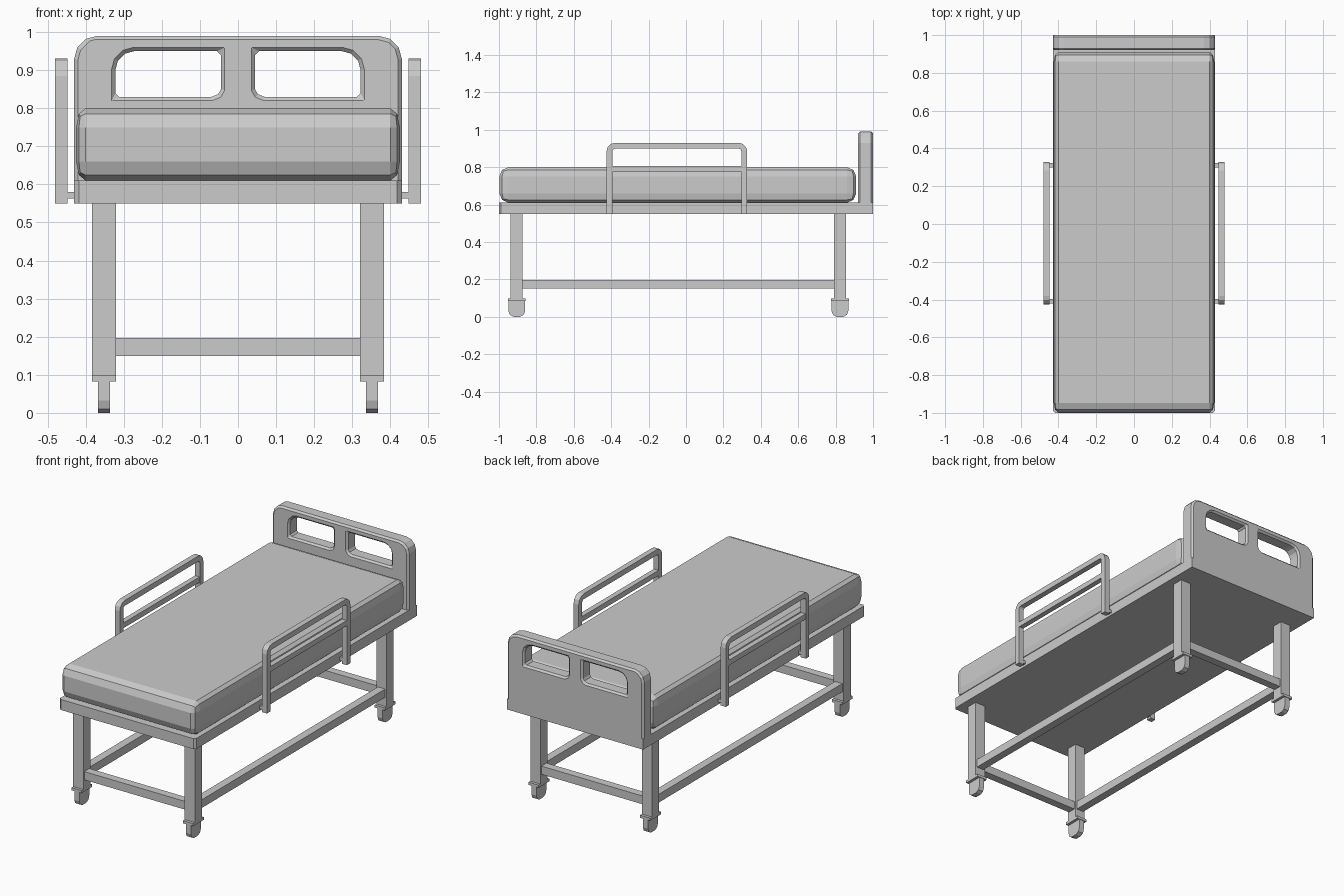
import bpy, bmesh, math
from mathutils import Vector

if "Cube" in bpy.data.objects:
    bpy.data.objects.remove(bpy.data.objects["Cube"])

grey = bpy.data.materials.new("light grey")
grey.diffuse_color = (0.6, 0.6, 0.6, 1)
grey.use_nodes = True
grey.node_tree.nodes["Principled BSDF"].inputs["Base Color"].default_value = grey.diffuse_color


def finish(name, bm):
    bmesh.ops.recalc_face_normals(bm, faces=bm.faces)
    me = bpy.data.meshes.new(name)
    bm.to_mesh(me)
    bm.free()
    me.materials.append(grey)
    ob = bpy.data.objects.new(name, me)
    bpy.context.collection.objects.link(ob)
    return ob


def add_box(bm, x0, x1, y0, y1, z0, z1):
    vs = bmesh.ops.create_cube(bm, size=1)["verts"]
    for v in vs:
        v.co = Vector((x0 + (v.co.x + .5) * (x1 - x0),
                       y0 + (v.co.y + .5) * (y1 - y0),
                       z0 + (v.co.z + .5) * (z1 - z0)))
    return vs


def box(name, *dims):
    bm = bmesh.new()
    add_box(bm, *dims)
    return finish(name, bm)


def add_prism(bm, pts, axis, a, b):
    """Extrude a 2D outline along 'x' (pts are y,z) or 'y' (pts are x,z)."""
    def place(p, d):
        return (d, p[0], p[1]) if axis == "x" else (p[0], d, p[1])
    f = bm.faces.new([bm.verts.new(place(p, a)) for p in pts])
    ext = bmesh.ops.extrude_face_region(bm, geom=[f])["geom"]
    move = Vector((b - a, 0, 0)) if axis == "x" else Vector((0, b - a, 0))
    bmesh.ops.translate(bm, vec=move,
                        verts=[g for g in ext if isinstance(g, bmesh.types.BMVert)])


def arc(cx, cz, r, a0, a1, n=3):
    return [(cx + r * math.cos(math.radians(a0 + (a1 - a0) * i / n)),
             cz + r * math.sin(math.radians(a0 + (a1 - a0) * i / n)))
            for i in range(n + 1)]


# Bed platform with the two front corners chamfered
bm = bmesh.new()
add_box(bm, -.43, .43, -1, 1, .55, .61)
corner = [e for e in bm.edges if all(v.co.y < 0 for v in e.verts)
          and abs(e.verts[0].co.z - e.verts[1].co.z) > .01]
bmesh.ops.bevel(bm, geom=corner, offset=.012, segments=1, affect="EDGES")
finish("bed_platform", bm)

# Mattress: bevelled box, squeezed in x so the side rounding is tighter
bm = bmesh.new()
add_box(bm, -.85, .85, -.998, .91, .61, .80)
bmesh.ops.bevel(bm, geom=bm.edges[:], offset=.05, segments=2, profile=.5, affect="EDGES")
bmesh.ops.scale(bm, vec=(.5, 1, 1), verts=bm.verts)
finish("mattress", bm)

# Headboard with two handle openings and softened edges
bm = bmesh.new()
outline = [(-.43, .585), (.43, .585)] + arc(.37, .93, .06, 0, 90) + arc(-.37, .93, .06, 90, 180)
add_prism(bm, outline, "y", .92, 1.0)
head = finish("headboard", bm)
bm = bmesh.new()
hole = [(.322, .83), (.07, .83), (.052, .837), (.045, .85), (.045, .95)] + arc(.272, .90, .05, 90, 0)
for s in (1, -1):
    add_prism(bm, [(s * x, z) for x, z in hole], "y", .85, 1.07)
cutter = finish("opening_cutter", bm)
cutter.hide_render = True
cut = head.modifiers.new("openings", "BOOLEAN")
cut.object = cutter
cut.operation = "DIFFERENCE"
cut.solver = "EXACT"
bpy.context.view_layer.objects.active = head
head.select_set(True)
bpy.ops.object.modifier_apply(modifier=cut.name)
bpy.data.objects.remove(cutter)
bev = head.modifiers.new("soft edges", "BEVEL")
bev.width = .01
bev.segments = 1
bev.limit_method = "ANGLE"
bev.angle_limit = math.radians(60)
bev.use_clamp_overlap = False

# Legs and casters
LEG_X, LEG_Y = .352, (-.905, .823)
wheel = [(-.045, .084), (-.045, .032), (-.037, .010), (-.018, 0),
         (.018, 0), (.037, .010), (.045, .032), (.045, .084)]
for sx, side in ((-1, "left"), (1, "right")):
    cx = sx * LEG_X
    for cy, end in zip(LEG_Y, ("front", "back")):
        box(f"{end}_{side}_leg", cx - .032, cx + .032, cy - .032, cy + .032, .095, .55)
        box(f"{end}_{side}_caster_plate", cx - .032, cx + .032, cy - .048, cy + .048, .083, .098)
        bm = bmesh.new()
        add_prism(bm, [(cy + y, z) for y, z in wheel], "x", cx - .016, cx + .016)
        finish(f"{end}_{side}_caster_wheel", bm)
    # Lower side rail
    box(f"{side}_lower_rail", cx - .023, cx + .023, LEG_Y[0] + .032, LEG_Y[1] - .032, .15, .197)

# Lower cross rails
for cy, end in zip(LEG_Y, ("front", "back")):
    box(f"{end}_lower_rail", -.32, .32, cy - .023, cy + .023, .15, .197)

# Side guards: rounded hoop, middle bar and two mounting brackets
Y0, Y1, TOP, T, R = -.425, .327, .93, .031, .045
hoop = ([(Y0, .55)] + arc(Y0 + R, TOP - R, R, 180, 90) + arc(Y1 - R, TOP - R, R, 90, 0)
        + [(Y1, .55), (Y1 - T, .55)]
        + arc(Y1 - R, TOP - R, R - T, 0, 90) + arc(Y0 + R, TOP - R, R - T, 90, 180)
        + [(Y0 + T, .55)])
for s, side in ((-1, "left"), (1, "right")):
    bm = bmesh.new()
    add_prism(bm, hoop, "x", s * .448, s * .48)
    finish(f"{side}_guard_hoop", bm)
    xs = sorted((s * .449, s * .479))
    box(f"{side}_guard_bar", *xs, Y0 + T, Y1 - T, .775, .805)
    xs = sorted((s * .428, s * .449))
    for y, end in ((Y0 + T / 2, "front"), (Y1 - T / 2, "back")):
        box(f"{side}_guard_{end}_bracket", *xs, y - .012, y + .012, .563, .58)
